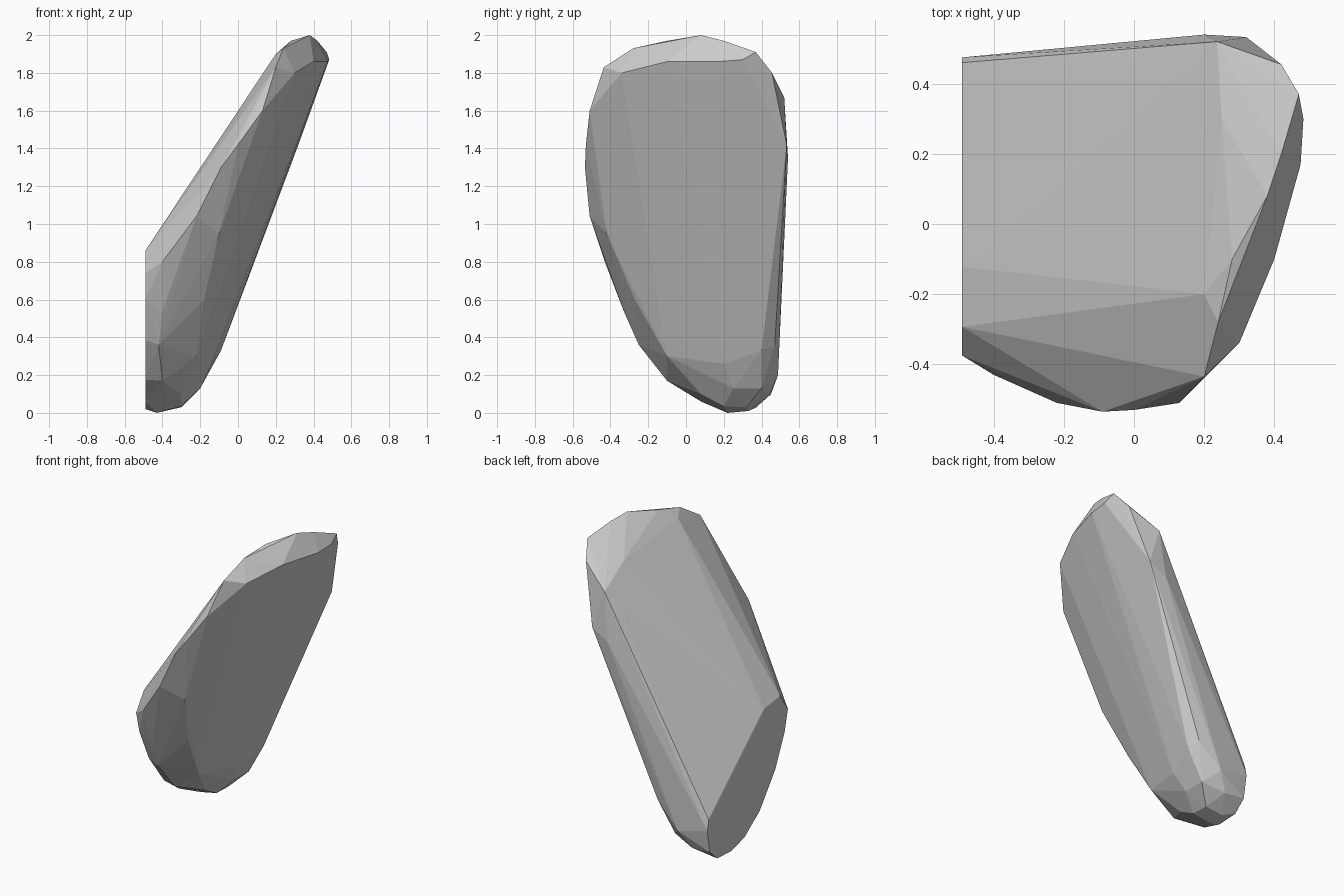
import bpy, bmesh

# Flat cut end at x = -0.49: (y, z) outline
CUT_X = -0.49
cut_end = [(-.122, .837), (-.293, .86), (-.375, .741), (-.34, .6), (-.24, .385),
           (-.08, .176), (.08, .06), (.22, .02), (.37, .028), (.45, .1),
           (.475, .25), (.46, .32)]

# Rim running up the front edge of the slab
front_rim = [(-.4, -.43, .8), (-.22, -.51, 1.04), (-.09, -.535, 1.3), (.0, -.53, 1.42),
             (.13, -.51, 1.6), (.2, -.435, 1.83), (.3, -.34, 1.8),
             (-.1, -.42, .95), (-.18, -.27, .6), (-.4, -.33, .54)]

# Rounded top end
top_rim = [(.2, -.2, 1.9), (.24, -.28, 1.93), (.28, -.1, 1.97), (.38, .08, 2.0),
           (.4, -.1, 1.86), (.475, .17, 1.86), (.483, .3, 1.87), (.47, .37, 1.91),
           (.42, .2, 1.97), (.42, .455, 1.8), (.2, 0, 1.82), (.25, .3, 1.79)]

# Back edge of the slab
back_rim = [(.32, .533, 1.42), (.2, .54, 1.35), (.237, .52, 1.67), (.17, .47, 1.59),
            (-.12, .47, .36), (-.28, .487, .2)]

# Rounded bottom nose
nose = [(-.09, .4, .33), (-.14, .2, .26), (-.15, .05, .38), (-.22, -.1, .3),
        (-.2, .4, .13), (-.2, .25, .13), (-.3, .32, .03), (-.3, .2, .035),
        (-.43, .22, .0), (-.42, .33, .01), (-.35, .44, .09), (-.3, .08, .1),
        (-.4, -.1, .17), (-.42, -.25, .36)]

points = [(CUT_X, y, z) for y, z in cut_end] + front_rim + top_rim + back_rim + nose

# Wrap the outlines in one faceted convex shell
bm = bmesh.new()
for p in points:
    bm.verts.new(p)
hull = bmesh.ops.convex_hull(bm, input=bm.verts[:])
loose = {g for g in hull["geom_interior"] + hull["geom_unused"]
         if isinstance(g, bmesh.types.BMVert)}
bmesh.ops.delete(bm, geom=list(loose), context='VERTS')
bmesh.ops.dissolve_limit(bm, angle_limit=0.02, verts=bm.verts[:], edges=bm.edges[:])
bmesh.ops.recalc_face_normals(bm, faces=bm.faces[:])

mesh = bpy.data.meshes.new("leaning_stone_slab")
bm.to_mesh(mesh)
bm.free()
slab = bpy.data.objects.new("leaning_stone_slab", mesh)
bpy.context.collection.objects.link(slab)
